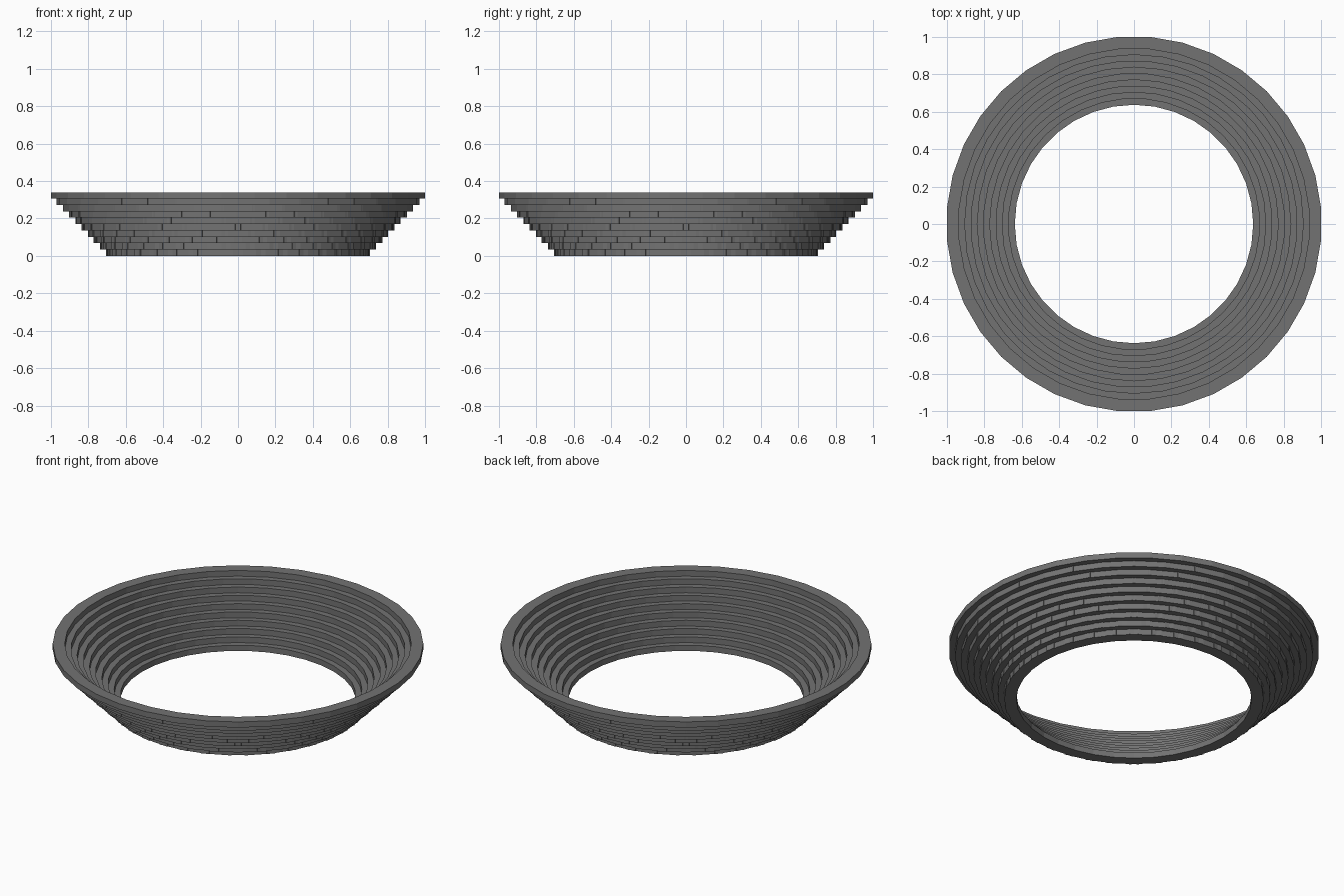
import bpy, bmesh, math
from mathutils import Matrix, Vector

cube = bpy.data.objects.get("Cube")
if cube:
    bpy.data.objects.remove(cube)

GREY = (0.17, 0.17, 0.17, 1)
stone = bpy.data.materials.new("dark grey stone")
stone.use_nodes = True
stone.diffuse_color = GREY
stone.node_tree.nodes["Principled BSDF"].inputs["Base Color"].default_value = GREY

COURSES, BLOCKS = 10, 36
HEIGHT = 0.34 / COURSES
DEPTH = 0.065
LENGTH = 2 * math.tan(math.pi / BLOCKS)


def build_course(index):
    """One ring of straight blocks, overlapping at their ends."""
    outer = 0.70 + 0.30 * index / (COURSES - 1)
    # alternate courses are staggered by half a block
    shift = 0 if index % 2 else 0.5
    bm = bmesh.new()
    for k in range(BLOCKS):
        turn = Matrix.Rotation((k + shift) * math.tau / BLOCKS, 4, 'Z')
        place = Matrix.Translation(Vector((outer - DEPTH / 2, 0, (index + 0.5) * HEIGHT)))
        size = Matrix.Diagonal((DEPTH, LENGTH, HEIGHT, 1))
        bmesh.ops.create_cube(bm, size=1, matrix=turn @ place @ size)
    mesh = bpy.data.meshes.new(f"block_course_{index + 1}")
    bm.to_mesh(mesh)
    bm.free()
    mesh.materials.append(stone)
    obj = bpy.data.objects.new(mesh.name, mesh)
    bpy.context.collection.objects.link(obj)


for i in range(COURSES):
    build_course(i)
